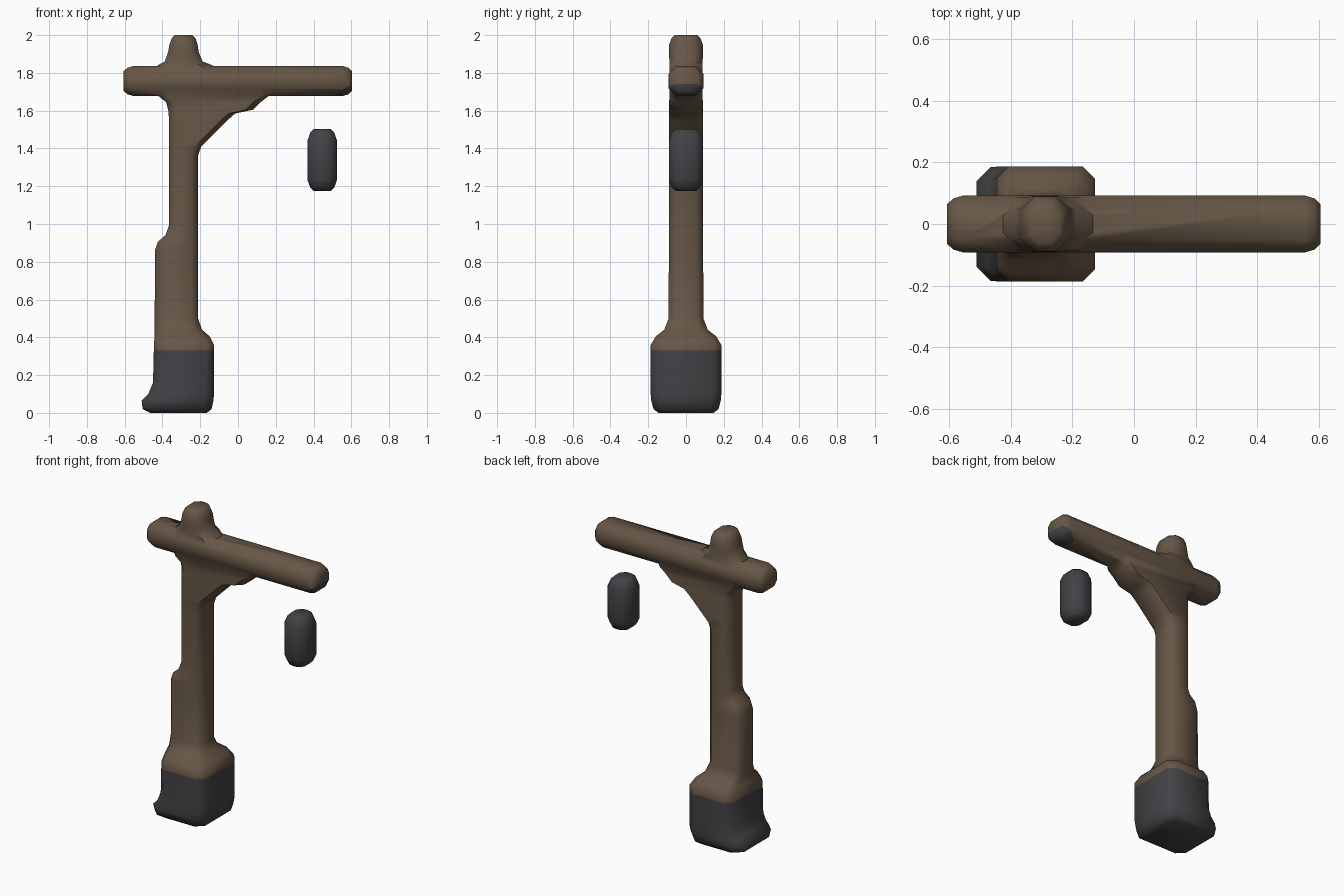
import bpy, bmesh, math
from mathutils import Vector


def material(name, rgb):
    m = bpy.data.materials.new(name)
    m.diffuse_color = (*rgb, 1)
    return m


MATS = [material("weathered_wood", (0.135, 0.094, 0.062)),
        material("dark_iron", (0.055, 0.053, 0.060))]


def ring(a0, a1, b0, b1, c):
    """Rectangle with chamfered corners, eight points."""
    return [(a0 + c, b0), (a1 - c, b0), (a1, b0 + c), (a1, b1 - c),
            (a1 - c, b1), (a0 + c, b1), (a0, b1 - c), (a0, b0 + c)]


def loft(name, rings, cut=None, dark=lambda c: False):
    """Skin a stack of 3D rings, optionally cut by a plane and coloured by rule."""
    bm = bmesh.new()
    rows = [[bm.verts.new(p) for p in r] for r in rings]
    for lo, hi in zip(rows, rows[1:]):
        for i in range(8):
            j = (i + 1) % 8
            bm.faces.new((lo[i], lo[j], hi[j], hi[i]))
    bm.faces.new(rows[0][::-1])
    bm.faces.new(rows[-1])
    if cut:
        bmesh.ops.bisect_plane(bm, geom=bm.verts[:] + bm.edges[:] + bm.faces[:],
                               plane_co=cut[0], plane_no=cut[1])
    bmesh.ops.recalc_face_normals(bm, faces=bm.faces[:])
    for f in bm.faces:
        f.material_index = int(dark(f.calc_center_median()))
    me = bpy.data.meshes.new(name)
    bm.to_mesh(me)
    bm.free()
    for m in MATS:
        me.materials.append(m)
    ob = bpy.data.objects.new(name, me)
    bpy.context.collection.objects.link(ob)
    return ob


def smooth(ob, deg):
    ob.data.polygons.foreach_set("use_smooth", [True] * len(ob.data.polygons))
    ob.data.set_sharp_from_angle(angle=math.radians(deg))


def upright(sections):
    return [[(x, y, z) for x, y in ring(x0, x1, -h, h, c)]
            for z, x0, x1, h, c in sections]


# Post: foot with toe, stepped shaft, brace and top knob (z, x0, x1, half depth, chamfer)
post = loft("lamp_post", upright([
    (0.00, -0.465, -0.165, 0.145, 0.045),
    (0.02, -0.505, -0.140, 0.172, 0.045),
    (0.065, -0.51, -0.130, 0.184, 0.045),
    (0.10, -0.475, -0.127, 0.187, 0.042),
    (0.16, -0.450, -0.127, 0.187, 0.040),
    (0.36, -0.445, -0.127, 0.187, 0.040),
    (0.405, -0.442, -0.150, 0.160, 0.045),
    (0.44, -0.442, -0.190, 0.115, 0.042),
    (0.50, -0.441, -0.212, 0.092, 0.035),
    (0.86, -0.440, -0.212, 0.091, 0.035),
    (0.905, -0.425, -0.212, 0.091, 0.035),
    (0.94, -0.385, -0.212, 0.091, 0.035),
    (0.99, -0.366, -0.212, 0.091, 0.035),
    (1.36, -0.366, -0.212, 0.091, 0.035),
    (1.41, -0.366, -0.195, 0.091, 0.035),
    (1.45, -0.366, -0.155, 0.091, 0.035),
    (1.50, -0.366, -0.105, 0.090, 0.035),
    (1.55, -0.366, -0.055, 0.090, 0.035),
    (1.585, -0.367, -0.015, 0.090, 0.035),
    (1.605, -0.370, 0.080, 0.089, 0.040),
    (1.645, -0.380, 0.120, 0.089, 0.040),
    (1.68, -0.425, 0.165, 0.088, 0.040),
    (1.72, -0.425, 0.165, 0.087, 0.040),
    (1.80, -0.430, -0.120, 0.087, 0.040),
    (1.84, -0.425, -0.135, 0.086, 0.060),
    (1.86, -0.388, -0.187, 0.088, 0.045),
    (1.91, -0.370, -0.208, 0.090, 0.040),
    (1.95, -0.363, -0.214, 0.089, 0.040),
    (1.985, -0.350, -0.226, 0.076, 0.036),
    (2.00, -0.335, -0.241, 0.060, 0.030)]),
    cut=(Vector((0, 0, 0.33)), Vector((0, 0, 1))), dark=lambda c: c.z < 0.33)

# Cross arm with an iron patch under its tip (x, half depth, half height, chamfer)
arm = loft("cross_arm", [
    [(x, y, z) for y, z in ring(-h, h, 1.757 - v, 1.757 + v, c)]
    for x, h, v, c in [(-0.606, 0.065, 0.052, 0.028), (-0.585, 0.083, 0.070, 0.036),
                       (-0.555, 0.092, 0.079, 0.040), (0.555, 0.092, 0.079, 0.040),
                       (0.585, 0.083, 0.070, 0.036), (0.604, 0.065, 0.052, 0.028)]],
    cut=(Vector((0.5, 0, 1.678)), Vector((-0.06, 0, 0.1))),
    dark=lambda c: c.x > 0.4 and c.z < 1.678 + 0.6 * (c.x - 0.5) - 0.001)

# Merge post and arm into one body
mod = post.modifiers.new("merge", 'BOOLEAN')
mod.operation, mod.solver, mod.object = 'UNION', 'EXACT', arm
bpy.context.view_layer.objects.active = post
bpy.ops.object.modifier_apply(modifier="merge")
bpy.data.objects.remove(arm)
smooth(post, 50)

# Hanging lantern
lantern = loft("lantern", upright([
    (1.176, 0.400, 0.492, 0.055, 0.030), (1.192, 0.383, 0.509, 0.075, 0.036),
    (1.235, 0.367, 0.525, 0.091, 0.040), (1.440, 0.367, 0.525, 0.091, 0.040),
    (1.485, 0.383, 0.509, 0.075, 0.036), (1.502, 0.400, 0.492, 0.055, 0.030)]),
    dark=lambda c: True)
smooth(lantern, 50)
